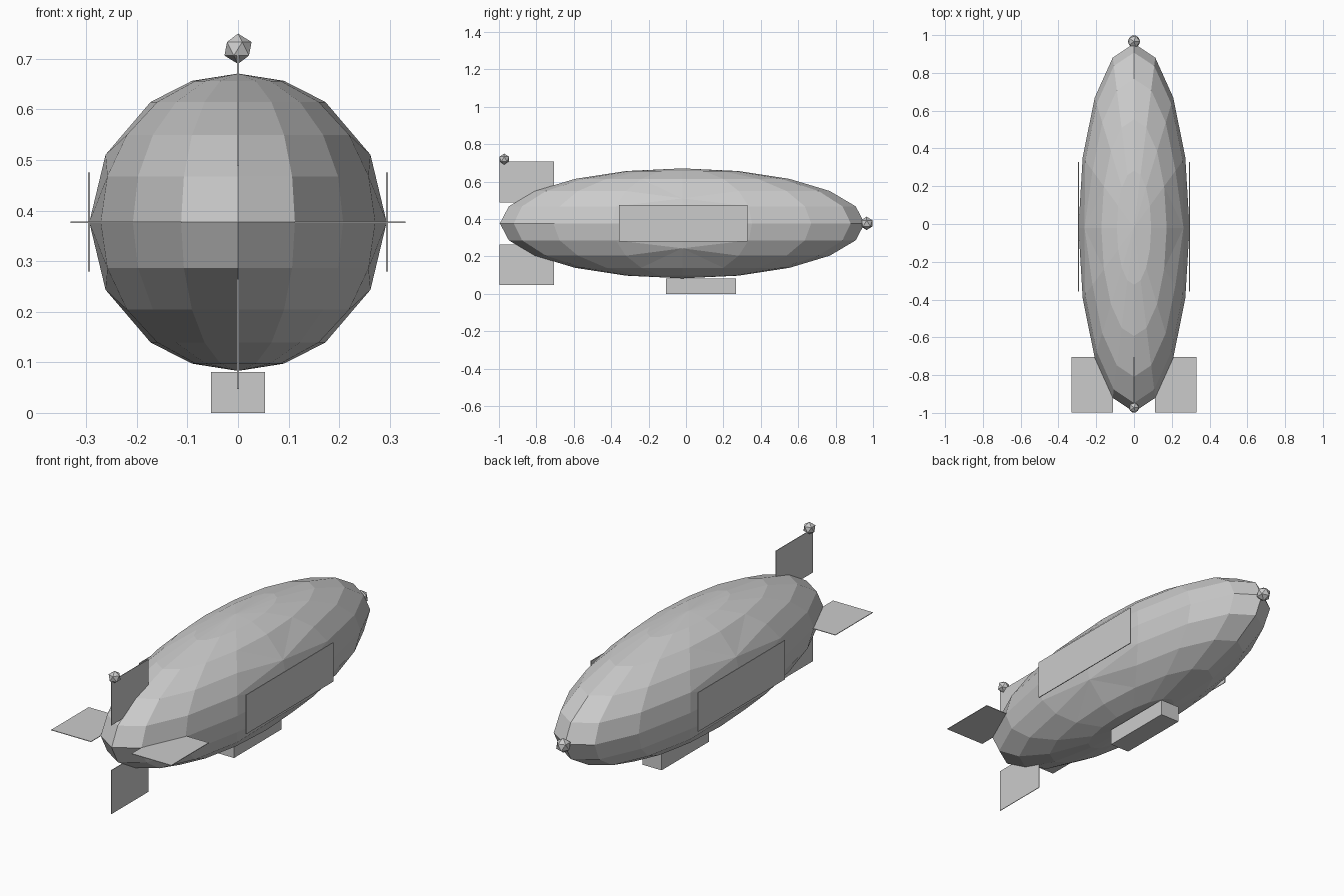
import bpy, bmesh, math
from mathutils import Vector, Matrix

if "Cube" in bpy.data.objects:
    bpy.data.objects.remove(bpy.data.objects["Cube"])

grey = bpy.data.materials.new("light_grey")
grey.diffuse_color = (0.6, 0.6, 0.6, 1)
grey.use_nodes = True
grey.node_tree.nodes["Principled BSDF"].inputs["Base Color"].default_value = grey.diffuse_color

AXIS_Z = 0.377      # height of the hull's long axis


def finish(name, bm):
    bmesh.ops.recalc_face_normals(bm, faces=bm.faces)
    mesh = bpy.data.meshes.new(name)
    bm.to_mesh(mesh)
    bm.free()
    mesh.materials.append(grey)
    ob = bpy.data.objects.new(name, mesh)
    bpy.context.collection.objects.link(ob)
    return ob


def box(name, lo, hi):
    lo, hi = Vector(lo), Vector(hi)
    bm = bmesh.new()
    size = hi - lo
    bmesh.ops.create_cube(bm, size=1, matrix=Matrix.Translation((lo + hi) / 2)
                          @ Matrix.Diagonal((*size, 1)))
    return finish(name, bm)


def ball(name, centre, radius):
    bm = bmesh.new()
    bmesh.ops.create_icosphere(bm, subdivisions=1, radius=radius,
                               matrix=Matrix.Translation(centre))
    return finish(name, bm)


# Hull: low-poly stretched sphere, with the widest side ribs simplified
bm = bmesh.new()
bmesh.ops.create_uvsphere(bm, u_segments=16, v_segments=10, radius=1)
a = math.radians(27)
for sx in (-1, 1):
    for sz in (-1, 1):
        rib = [v for v in bm.verts if abs(v.co.y) < 0.01 and v.co.x * sx > 0.7
               and 0.2 < v.co.z * sz < 0.7]
        bmesh.ops.pointmerge(bm, verts=rib,
                             merge_co=(sx * math.cos(a), 0, sz * math.sin(a)))
bmesh.ops.transform(bm, verts=bm.verts, matrix=Matrix.Translation((0, -0.02, AXIS_Z))
                    @ Matrix.Diagonal((0.294, 0.975, 0.294, 1)))
bmesh.ops.triangulate(bm, faces=bm.faces)
finish("hull", bm)

# Gondola under the belly
box("gondola", (-0.053, -0.107, 0), (0.053, 0.268, 0.081))

# Thin side panels and tail fins, mirrored left and right
T = 0.0015
for side, s in (("left", -1), ("right", 1)):
    xs = sorted((s * 0.2925, s * 0.2965))
    box(side + "_side_panel", (xs[0], -0.357, 0.28), (xs[1], 0.328, 0.475))
    xs = sorted((s * 0.112, s * 0.331))
    box(side + "_fin", (xs[0], -0.998, AXIS_Z - T), (xs[1], -0.703, AXIS_Z + T))

# Upper and lower tail fins
for name, s in (("lower_fin", -1), ("upper_fin", 1)):
    zs = sorted((AXIS_Z + s * 0.112, AXIS_Z + s * 0.33))
    box(name, (-T, -0.998, zs[0]), (T, -0.705, zs[1]))

# Lamp balls on the nose and on the upper fin
ball("nose_ball", (0, 0.966, AXIS_Z), 0.036)
ball("tail_ball", (0, -0.972, 0.72), 0.03)
